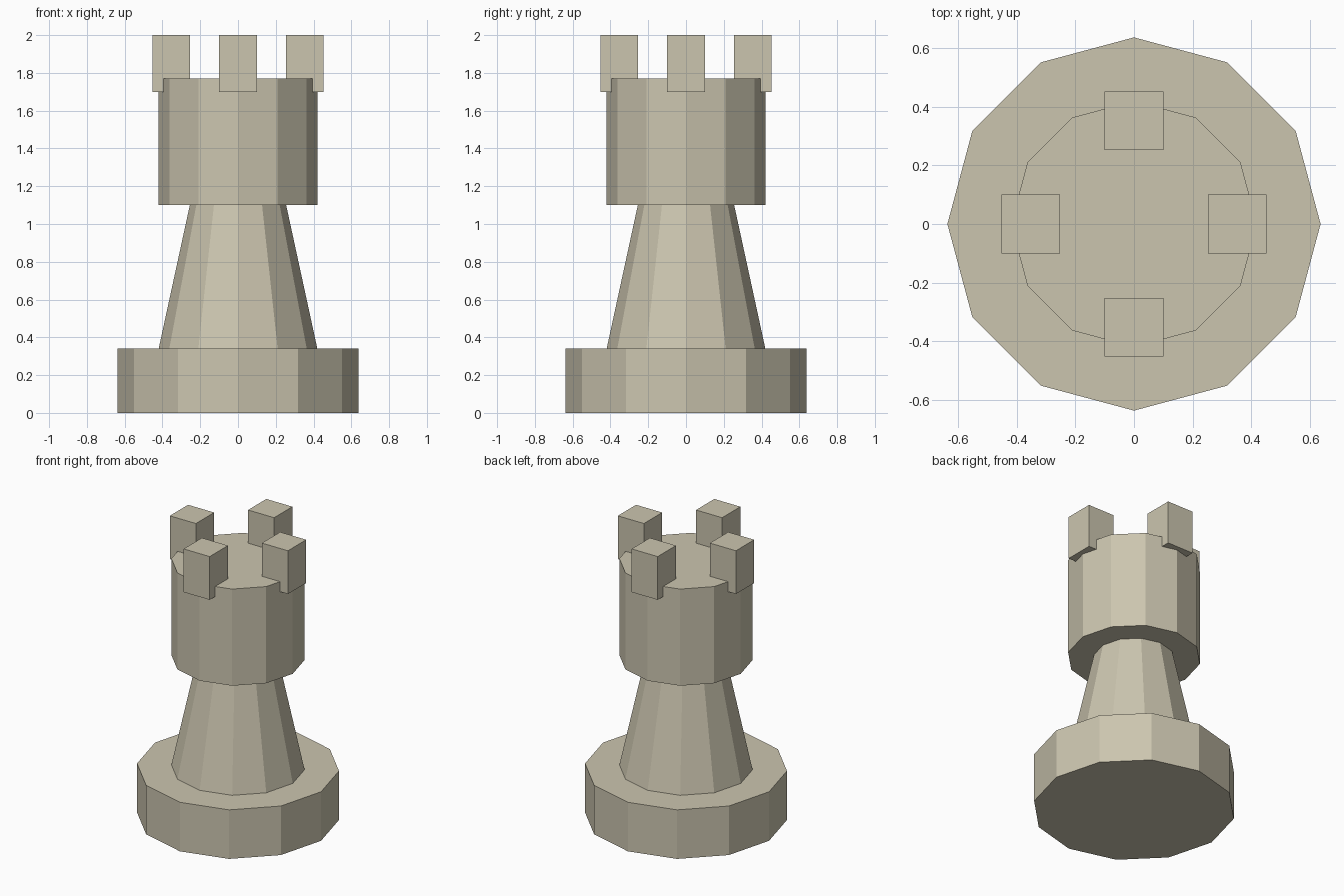
import bpy
import math

cube = bpy.data.objects.get("Cube")
if cube:
    bpy.data.objects.remove(cube, do_unlink=True)

# Single stone colour
stone = bpy.data.materials.new("warm_stone")
stone.use_nodes = True
COLOUR = (0.6, 0.56, 0.43, 1)
stone.diffuse_color = COLOUR
stone.node_tree.nodes["Principled BSDF"].inputs["Base Color"].default_value = COLOUR


def finish(name):
    obj = bpy.context.object
    obj.name = name
    obj.data.materials.append(stone)
    return obj


def drum(name, bottom_radius, top_radius, z0, z1):
    """Twelve-sided, flat-faced section between two heights."""
    bpy.ops.mesh.primitive_cone_add(
        vertices=12, radius1=bottom_radius, radius2=top_radius,
        depth=z1 - z0, location=(0, 0, (z0 + z1) / 2))
    return finish(name)


# Body sections, bottom to top
drum("base", 0.637, 0.637, 0, 0.34)
drum("tapered_stem", 0.42, 0.255, 0.34, 1.1)
drum("tower_head", 0.42, 0.42, 1.1, 1.77)

# Four battlements straddling the rim
for i, side in enumerate(("left", "back", "right", "front")):
    angle = i * math.pi / 2
    bpy.ops.mesh.primitive_cube_add(
        size=1, location=(0.353 * math.cos(angle), 0.353 * math.sin(angle), 1.85))
    block = finish("battlement_" + side)
    block.scale = (0.2, 0.2, 0.3)
